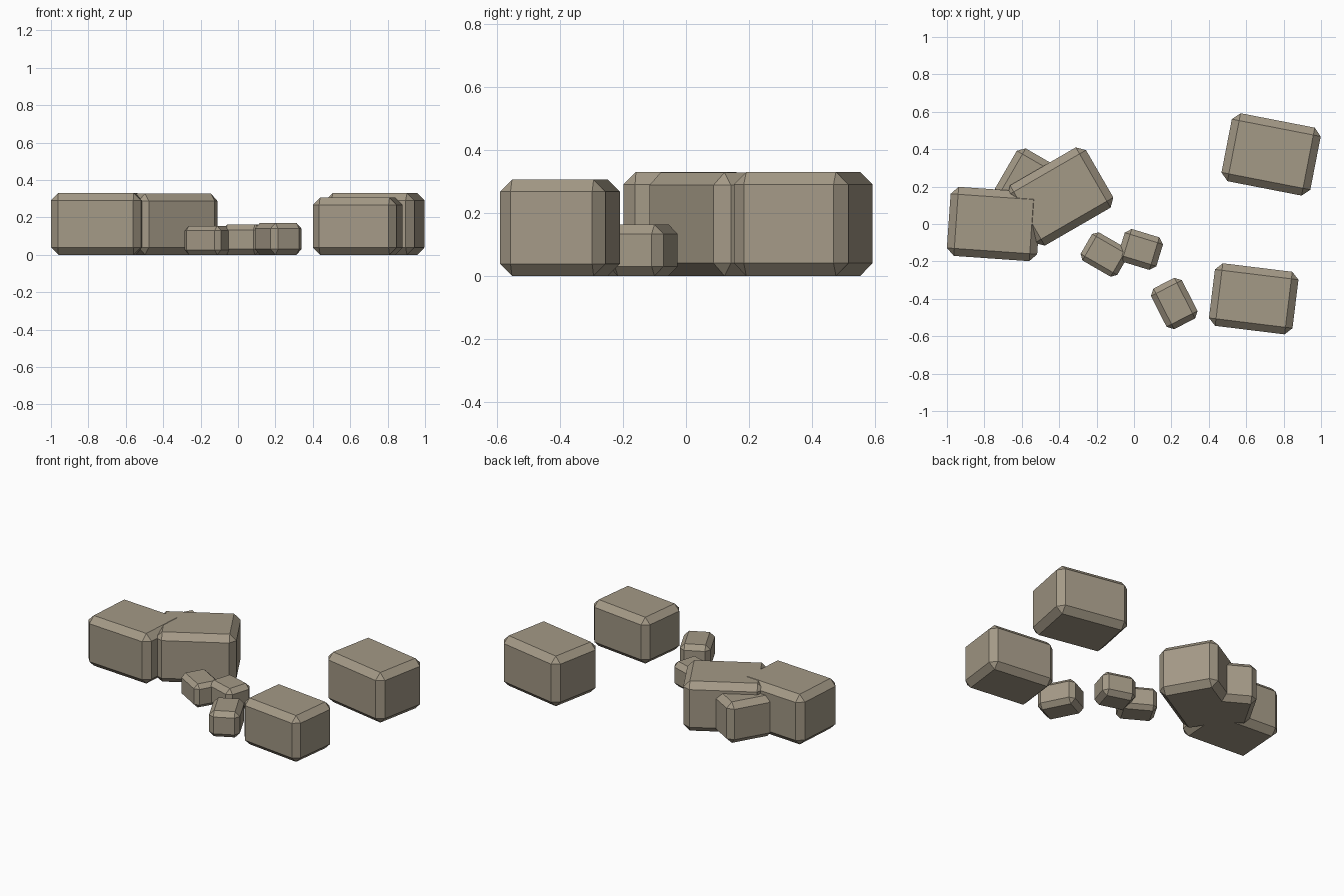
import bpy, bmesh, math
from mathutils import Matrix

if "Cube" in bpy.data.objects:
    bpy.data.objects.remove(bpy.data.objects["Cube"])

stone = bpy.data.materials.new("warm_grey_stone")
stone.diffuse_color = (0.37, 0.32, 0.24, 1)
stone.use_nodes = True
stone.node_tree.nodes["Principled BSDF"].inputs["Base Color"].default_value = stone.diffuse_color


def rock(name, x, y, angle, length, width, height, chamfer):
    """Chamfered block standing on z = 0, turned about z."""
    bm = bmesh.new()
    bmesh.ops.create_cube(bm, size=1)
    bmesh.ops.scale(bm, vec=(length, width, height), verts=bm.verts)
    bmesh.ops.bevel(bm, geom=bm.edges[:], offset=chamfer, segments=1,
                    affect='EDGES', profile=0.5)
    bm.transform(Matrix.Translation((x, y, height / 2))
                 @ Matrix.Rotation(math.radians(angle), 4, 'Z'))
    mesh = bpy.data.meshes.new(name)
    bm.to_mesh(mesh)
    bm.free()
    mesh.materials.append(stone)
    bpy.context.collection.objects.link(bpy.data.objects.new(name, mesh))


# name, x, y, turn, length, width, height, chamfer
rocks = [
    # large boulders
    ("boulder_back_right", 0.733, 0.372, -11, 0.484, 0.370, 0.33, 0.04),
    ("boulder_front_right", 0.640, -0.400, -7, 0.450, 0.337, 0.305, 0.038),
    ("boulder_left", -0.749, 0.0, -4, 0.484, 0.370, 0.33, 0.04),
    ("boulder_centre", -0.394, 0.147, 30, 0.486, 0.372, 0.328, 0.04),
    ("boulder_behind", -0.512, 0.190, -30, 0.400, 0.304, 0.27, 0.035),
    # small stones
    ("stone_left", -0.157, -0.163, -30, 0.226, 0.174, 0.155, 0.026),
    ("stone_middle", 0.035, -0.136, -17, 0.214, 0.182, 0.163, 0.03),
    ("stone_front", 0.215, -0.425, -63, 0.244, 0.186, 0.17, 0.03),
]
for r in rocks:
    rock(*r)
